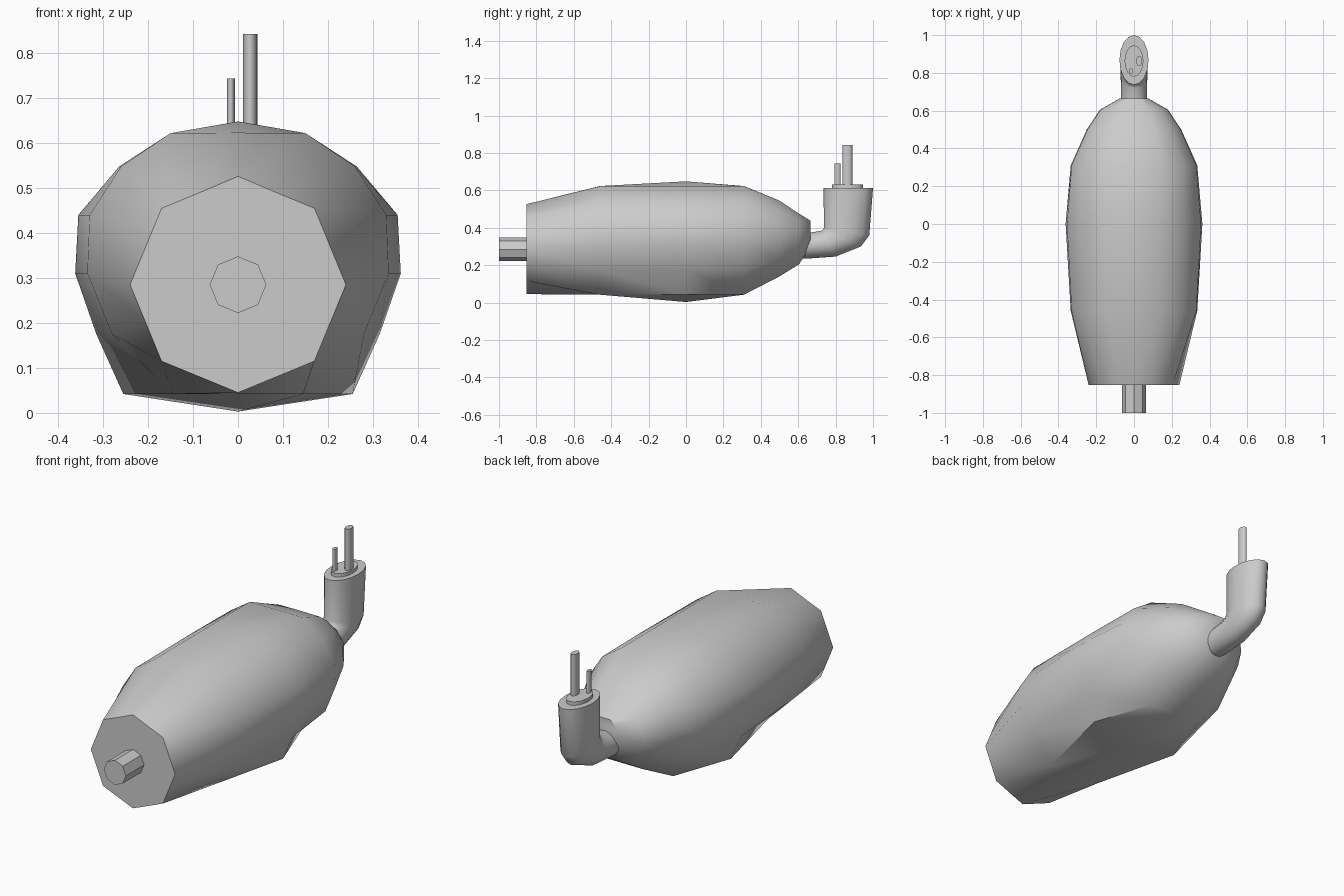
import bpy, bmesh
from math import cos, sin, pi, radians

if "Cube" in bpy.data.objects:
    bpy.data.objects.remove(bpy.data.objects["Cube"])


def loft(name, rings, angle=40):
    """Skin a list of equally sized rings and cap both ends."""
    bm = bmesh.new()
    loops = [[bm.verts.new(p) for p in ring] for ring in rings]
    n = len(loops[0])
    for a, b in zip(loops, loops[1:]):
        for i in range(n):
            j = (i + 1) % n
            bm.faces.new((a[i], a[j], b[j], b[i]))
    bm.faces.new(loops[0])
    bm.faces.new(loops[-1])
    bmesh.ops.recalc_face_normals(bm, faces=bm.faces)
    mesh = bpy.data.meshes.new(name)
    bm.to_mesh(mesh)
    bm.free()
    ob = bpy.data.objects.new(name, mesh)
    bpy.context.collection.objects.link(ob)
    bpy.ops.object.select_all(action='DESELECT')
    ob.select_set(True)
    bpy.context.view_layer.objects.active = ob
    bpy.ops.object.shade_smooth_by_angle(angle=radians(angle))
    return ob


def mirrored(y, half):
    """Full cross-section from its right half, listed top to bottom."""
    return [(x, y, z) for x, z in half] + [(-x, y, z) for x, z in half[-2:0:-1]]


def refit(half, width, bottom, top):
    """Rescale a half profile to a new half width and height range."""
    w = max(x for x, z in half)
    lo, hi = half[-1][1], half[0][1]
    return [(x * width / w, bottom + (z - lo) * (top - bottom) / (hi - lo)) for x, z in half]


def upright(name, x, y, rx, ry, z0, z1, n=16):
    """Elliptical upright post."""
    loft(name, [[(x + rx * cos(2 * pi * i / n), y + ry * sin(2 * pi * i / n), z)
                 for i in range(n)] for z in (z0, z1)])


# Body: octagonal front end, shoulders, belly, tapered tail
nose = [(0, .526), (.085, .49), (.17, .455), (.205, .37),
        (.24, .285), (.205, .2), (.17, .115), (0, .045)]
shoulder = [(0, .623), (.15, .622), (.26, .548), (.33, .44),
            (.335, .31), (.28, .175), (.145, .042), (0, .042)]
belly = [(0, .648), (.15, .622), (.264, .548), (.355, .44),
         (.362, .31), (.315, .175), (.255, .042), (0, .003)]
body = [(-.853, nose), (-.46, shoulder), (0, belly), (.31, shoulder),
        (.5, refit(shoulder, .25, .14, .545)),
        (.605, refit(shoulder, .18, .205, .475)),
        (.665, refit(shoulder, .075, .30, .438))]
loft("body", [mirrored(y, half) for y, half in body], 45)

# Front pipe
loft("front_pipe", [[(.063 * sin(i * pi / 4), y, .285 + .063 * cos(i * pi / 4))
                     for i in range(8)] for y in (-1, -.84)])

# Rear elbow: each section spans an outer and an inner point (y, z)
sections = [((.58, .235), (.58, .36), .07), ((.66, .236), (.66, .373), .07),
            ((.80, .246), (.72, .383), .07), ((.935, .30), (.733, .388), .073),
            ((.98, .36), (.737, .40), .075), ((1.0, .612), (.736, .612), .077)]
rings = []
for (oy, oz), (iy, iz), w in sections:
    rings.append([(w * sin(a), (oy + iy) / 2 + (oy - iy) / 2 * cos(a),
                   (oz + iz) / 2 + (oz - iz) / 2 * cos(a))
                  for a in (2 * pi * i / 16 for i in range(16))])
loft("rear_elbow", rings, 50)

# Raised plate and the two pins
upright("top_plate", 0, .863, .05, .083, .605, .63)
upright("tall_pin", .027, .863, .016, .026, .62, .842)
upright("short_pin", -.016, .81, .009, .016, .62, .743)
